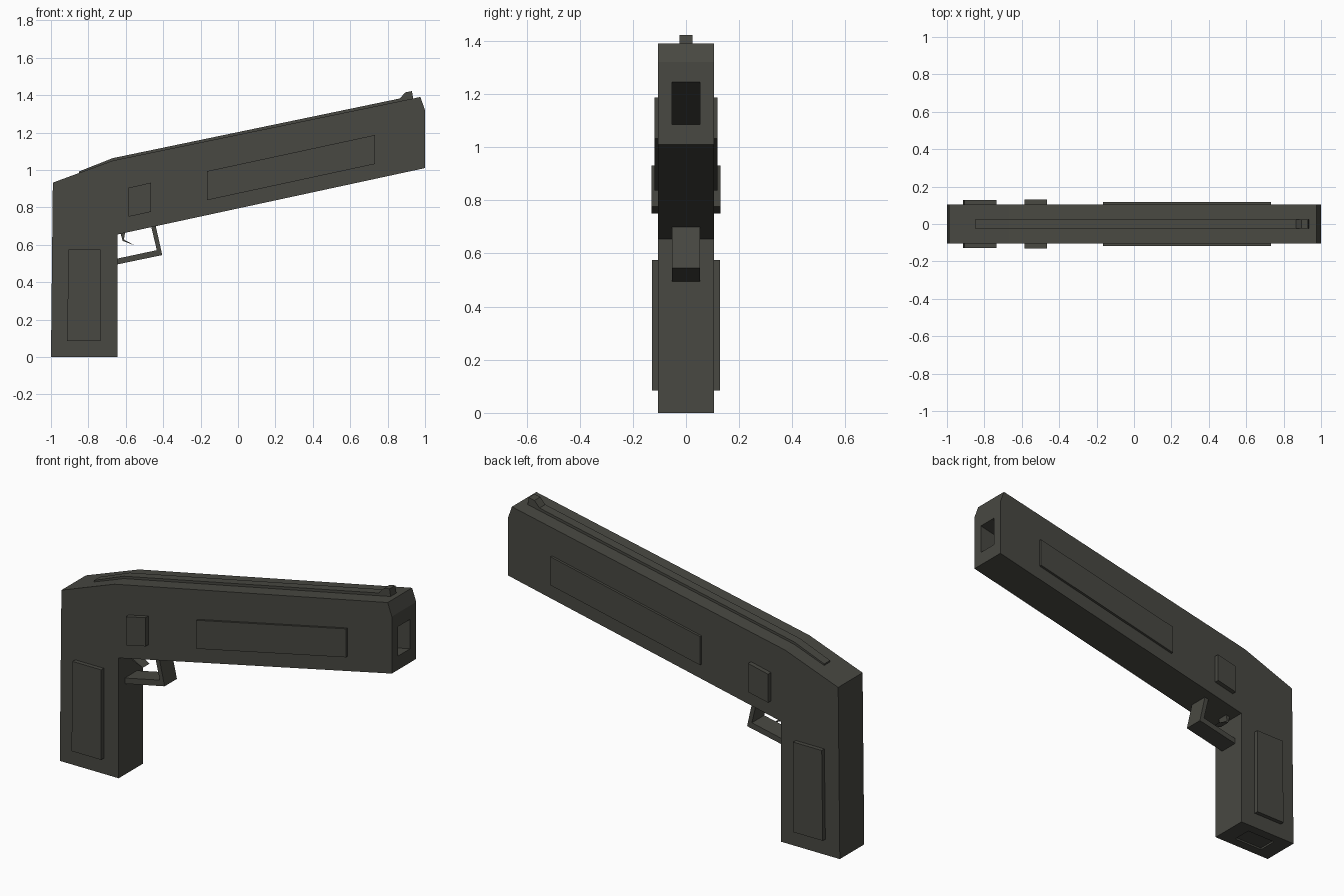
import bpy, bmesh

if "Cube" in bpy.data.objects:
    bpy.data.objects.remove(bpy.data.objects["Cube"])

mat = bpy.data.materials.new("dark olive grey")
mat.diffuse_color = (0.065, 0.065, 0.054, 1)
mat.use_nodes = True
mat.node_tree.nodes["Principled BSDF"].inputs["Base Color"].default_value = mat.diffuse_color


def prism(name, profile, y0, y1):
    """Extrude an x-z profile from y0 to y1."""
    bm = bmesh.new()
    face = bm.faces.new([bm.verts.new((x, y0, z)) for x, z in profile])
    ext = bmesh.ops.extrude_face_region(bm, geom=[face])
    for v in ext["geom"]:
        if isinstance(v, bmesh.types.BMVert):
            v.co.y = y1
    bmesh.ops.recalc_face_normals(bm, faces=bm.faces)
    me = bpy.data.meshes.new(name)
    bm.to_mesh(me)
    bm.free()
    ob = bpy.data.objects.new(name, me)
    bpy.context.collection.objects.link(ob)
    me.materials.append(mat)
    return ob


def cut(target, cutter):
    mod = target.modifiers.new("cut", "BOOLEAN")
    mod.operation = "DIFFERENCE"
    mod.solver = "EXACT"
    mod.object = cutter
    cutter.hide_render = True
    cutter.hide_viewport = True
    cutter.display_type = "WIRE"


# Frame: grip and slanted barrel housing in one profile
body = prism("body", [(-1, 0), (-0.645, 0), (-0.645, 0.655), (1, 1.01), (1, 1.32),
                      (0.975, 1.39), (-0.67, 1.05), (-0.99, 0.932)], -0.105, 0.105)

# Deep bore that follows the barrel slope, and shallow recess under the grip
slope = 0.215
bore = prism("bore_cutter", [(1.1, 1.085 + 0.1 * slope), (1.1, 1.245 + 0.1 * slope),
                             (0.2, 1.245 - 0.8 * slope), (0.2, 1.085 - 0.8 * slope)],
             -0.053, 0.053)
recess = prism("grip_recess_cutter", [(-0.91, -0.1), (-0.735, -0.1), (-0.735, 0.01),
                                      (-0.91, 0.01)], -0.053, 0.053)
cut(body, bore)
cut(body, recess)

# Raised plates on both sides
plates = {
    "grip_plate": ([(-0.913, 0.085), (-0.735, 0.085), (-0.735, 0.575), (-0.907, 0.575)], 0.128),
    "receiver_plate": ([(-0.585, 0.75), (-0.465, 0.776), (-0.465, 0.932), (-0.585, 0.905)], 0.13),
    "barrel_plate": ([(-0.167, 0.838), (0.733, 1.032), (0.733, 1.187), (-0.167, 0.993)], 0.118),
}
for name, (profile, depth) in plates.items():
    for side, s in (("front", -1), ("back", 1)):
        prism(f"{name}_{side}", profile, s * 0.095, s * depth)

# Low top rib ending in the front sight
prism("top_rib_and_sight", [(-0.85, 0.97), (-0.67, 1.03), (0.94, 1.36), (0.93, 1.422),
                            (0.895, 1.415), (0.865, 1.382), (-0.67, 1.063),
                            (-0.85, 0.992)], -0.025, 0.025)

# Trigger guard
prism("trigger_guard", [(-0.66, 0.492), (-0.405, 0.545), (-0.442, 0.71), (-0.466, 0.705),
                        (-0.434, 0.571), (-0.66, 0.523)], -0.053, 0.053)

# Trigger
prism("trigger", [(-0.63, 0.67), (-0.603, 0.67), (-0.61, 0.628), (-0.553, 0.597),
                  (-0.617, 0.621)], -0.03, 0.03)
